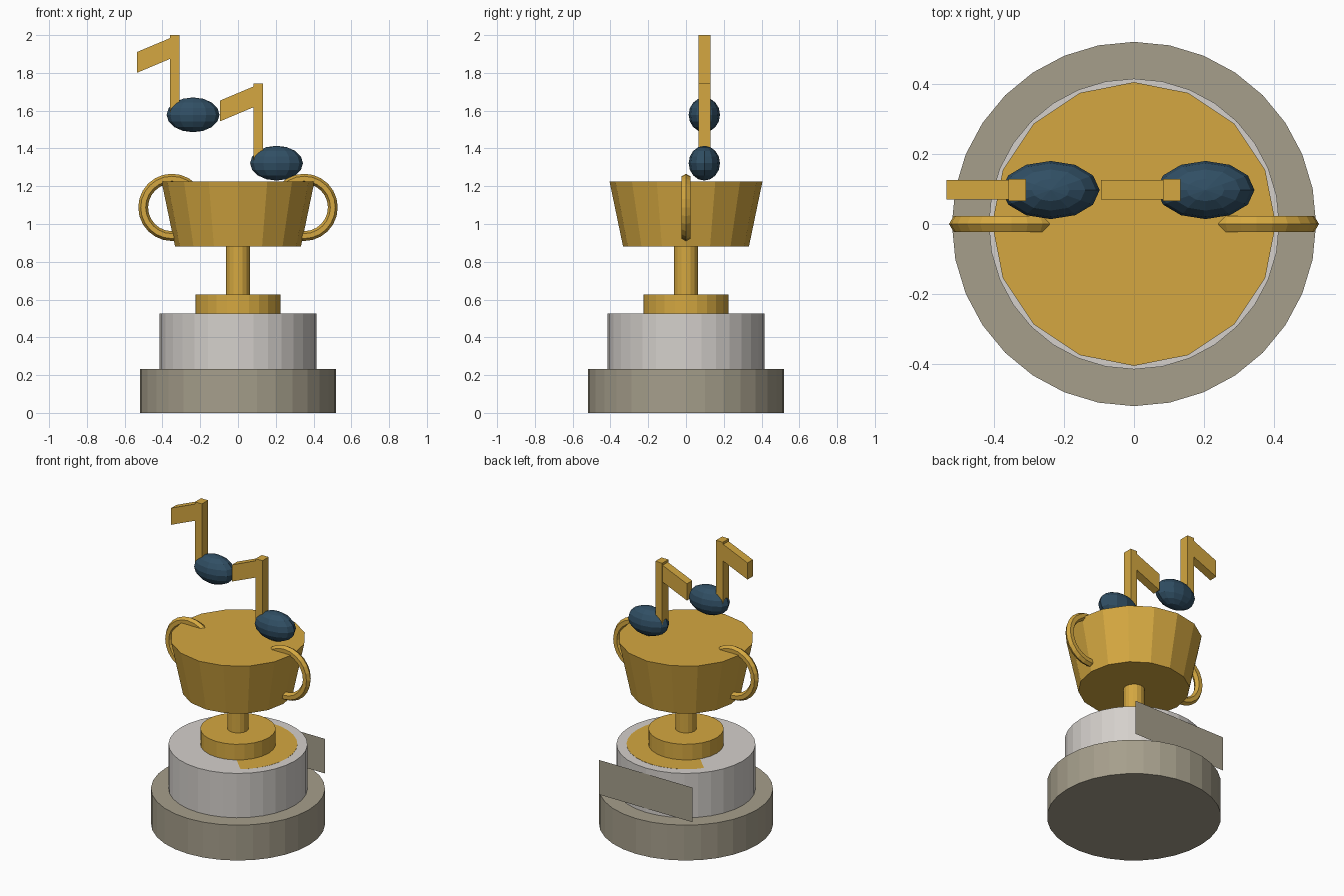
import bpy, bmesh, math
from mathutils import Matrix, Vector

if "Cube" in bpy.data.objects:
    bpy.data.objects.remove(bpy.data.objects["Cube"])


def material(name, rgb):
    m = bpy.data.materials.new(name)
    m.diffuse_color = (*rgb, 1)
    m.use_nodes = True
    m.node_tree.nodes["Principled BSDF"].inputs["Base Color"].default_value = m.diffuse_color
    return m


GOLD = material("gold", (0.66, 0.39, 0.052))
SILVER = material("pale_silver", (0.66, 0.63, 0.60))
STONE = material("stone_beige", (0.38, 0.345, 0.26))
NAVY = material("navy_blue", (0.03, 0.078, 0.128))


def add_object(name, bm, mat):
    bmesh.ops.recalc_face_normals(bm, faces=bm.faces)
    me = bpy.data.meshes.new(name)
    bm.to_mesh(me)
    bm.free()
    me.materials.append(mat)
    ob = bpy.data.objects.new(name, me)
    bpy.context.collection.objects.link(ob)
    return ob


def drum(name, r_bottom, r_top, z0, z1, sides, mat):
    bm = bmesh.new()
    bmesh.ops.create_cone(bm, cap_ends=True, segments=sides, radius1=r_bottom,
                          radius2=r_top, depth=z1 - z0,
                          matrix=Matrix.Translation((0, 0, (z0 + z1) / 2)))
    return add_object(name, bm, mat)


def prism(name, outline, y0, y1, mat):
    # extrude an x-z outline along y
    bm = bmesh.new()
    face = bm.faces.new([bm.verts.new((x, y0, z)) for x, z in outline])
    new = bmesh.ops.extrude_face_region(bm, geom=[face])["geom"]
    bmesh.ops.translate(bm, vec=(0, y1 - y0, 0),
                        verts=[v for v in new if isinstance(v, bmesh.types.BMVert)])
    return add_object(name, bm, mat)


def ring(name, cx, cz, major, minor, segs, sides, mat):
    # upright torus in the x-z plane
    bm = bmesh.new()
    loops = []
    for i in range(segs):
        a = 2 * math.pi * i / segs
        loop = []
        for j in range(sides):
            b = 2 * math.pi * j / sides
            r = major + minor * math.cos(b)
            loop.append(bm.verts.new((cx + r * math.cos(a), minor * math.sin(b),
                                      cz + r * math.sin(a))))
        loops.append(loop)
    for i in range(segs):
        p, q = loops[i], loops[(i + 1) % segs]
        for j in range(sides):
            k = (j + 1) % sides
            bm.faces.new((p[j], q[j], q[k], p[k]))
    return add_object(name, bm, mat)


# Plinth
drum("plinth_base", 0.52, 0.52, 0.0, 0.233, 32, STONE)
drum("plinth_drum", 0.415, 0.415, 0.233, 0.525, 32, SILVER)

# Gold inlay almost flush with the drum top, showing on one side only
inlay = drum("plinth_inlay", 0.355, 0.355, -0.004, 0.0, 32, GOLD)
inlay.location = (0, 0, 0.5252)
inlay.rotation_euler = (0.003, -0.003, 0)

# Plaque sheet on the back of the drum
bm = bmesh.new()
bm.faces.new([bm.verts.new((x, 0.42, z)) for x, z in
              ((0.34, 0.262), (-0.34, 0.262), (-0.34, 0.49), (0.34, 0.49))])
add_object("back_plaque", bm, STONE)

# Cup
drum("cup_foot", 0.225, 0.225, 0.525, 0.628, 24, GOLD)
drum("cup_stem", 0.064, 0.064, 0.628, 0.885, 16, GOLD)
drum("cup_bowl", 0.333, 0.405, 0.88, 1.226, 16, GOLD)
for side, sx in (("left", -1), ("right", 1)):
    ring(side + "_handle", sx * 0.35, 1.088, 0.152, 0.026, 24, 6, GOLD)

# Two matching music notes, stepping down to the right
for side, dx, dz in (("left", 0, 0), ("right", 0.442, -0.256)):
    bm = bmesh.new()
    bmesh.ops.create_uvsphere(
        bm, u_segments=12, v_segments=8, radius=1,
        matrix=Matrix.LocRotScale(Vector((-0.238 + dx, 0.097, 1.578 + dz)), None,
                                  Vector((0.14, 0.083, 0.092))))
    add_object(side + "_note_head", bm, NAVY)
    stem = [(-0.359, 1.565), (-0.309, 1.565), (-0.309, 2.0), (-0.359, 2.0)]
    flag = [(-0.536, 1.80), (-0.334, 1.885), (-0.334, 1.995), (-0.536, 1.91)]
    prism(side + "_note_stem", [(x + dx, z + dz) for x, z in stem], 0.065, 0.129, GOLD)
    prism(side + "_note_flag", [(x + dx, z + dz) for x, z in flag], 0.070, 0.125, GOLD)
